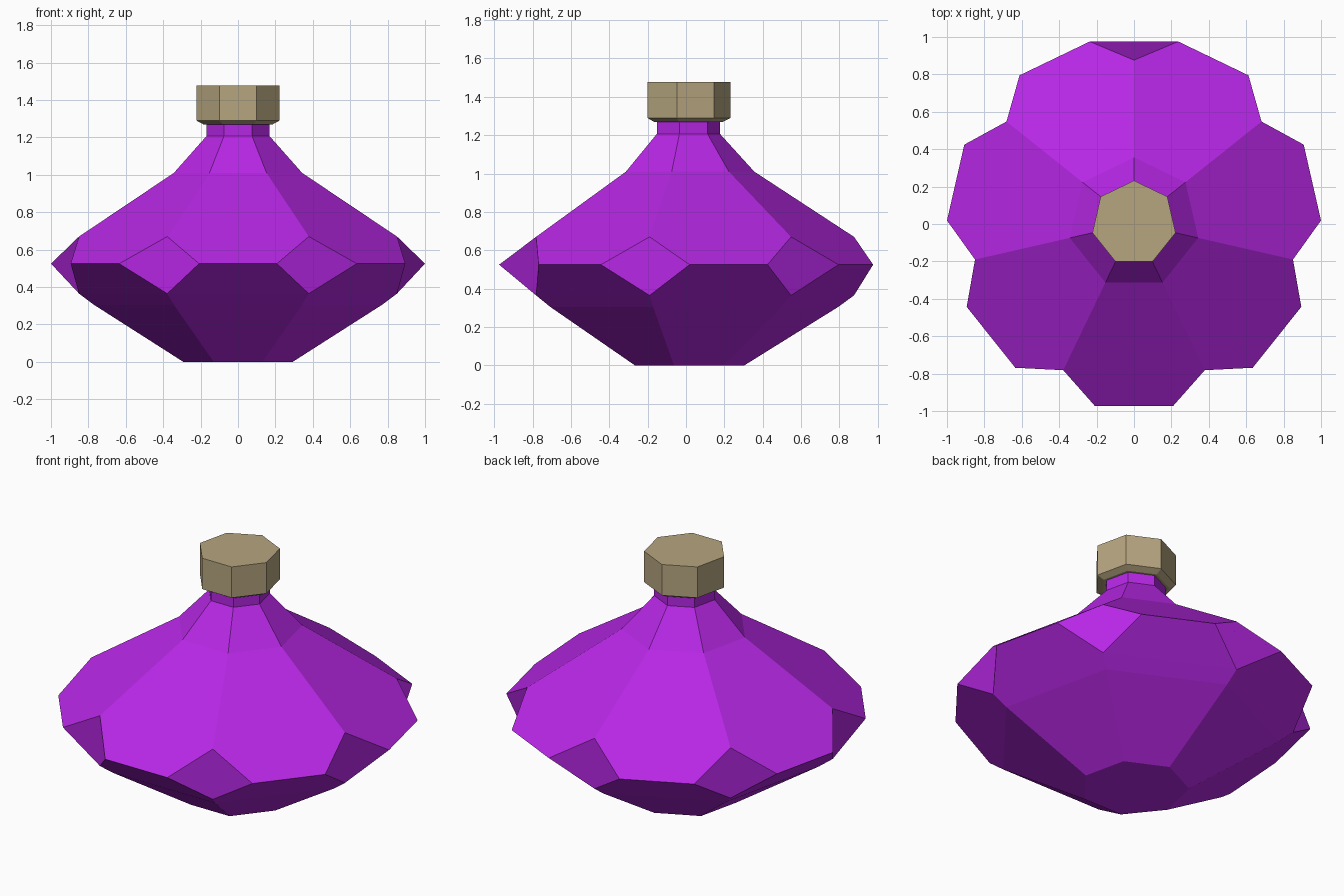
import bpy
import bmesh
from math import cos, sin, radians

SIDES = 7
STEP = 360 / SIDES
CENTRE_Y = 0.004

cube = bpy.data.objects.get("Cube")
if cube:
    bpy.data.objects.remove(cube, do_unlink=True)


def make_material(name, rgb):
    mat = bpy.data.materials.new(name)
    mat.use_nodes = True
    colour = (*rgb, 1.0)
    mat.diffuse_color = colour
    mat.node_tree.nodes["Principled BSDF"].inputs["Base Color"].default_value = colour
    return mat


def ring(bm, radius, z, turn=0.0):
    """Seven corners, the first one pointing to the back."""
    verts = []
    for i in range(SIDES):
        a = radians(90 + i * STEP + turn)
        verts.append(bm.verts.new((radius * cos(a), radius * sin(a) + CENTRE_Y, z)))
    return verts


def bridge(bm, lower, upper):
    for i in range(SIDES):
        j = (i + 1) % SIDES
        bm.faces.new((lower[i], lower[j], upper[j], upper[i]))


def finish(bm, name, mat):
    mesh = bpy.data.meshes.new(name)
    bm.to_mesh(mesh)
    bm.free()
    mesh.materials.append(mat)
    obj = bpy.data.objects.new(name, mesh)
    bpy.context.scene.collection.objects.link(obj)
    return obj


purple = make_material("purple glass", (0.47, 0.02, 0.78))
tan = make_material("tan cork", (0.47, 0.38, 0.215))

# Bottle body: rings from base to neck, with cut corners around the girdle
bm = bmesh.new()
base = ring(bm, 0.30, 0.0)
belly = ring(bm, 0.79, 0.305)
notch_low = ring(bm, 0.872, 0.365)
girdle_a = ring(bm, 1.0, 0.525, -13.7)
girdle_b = ring(bm, 1.0, 0.525, 13.7)
notch_high = ring(bm, 0.872, 0.67)
shoulder = ring(bm, 0.352, 1.01)
neck_low = ring(bm, 0.173, 1.207)
neck_high = ring(bm, 0.173, 1.285)

bm.faces.new(list(reversed(base)))
bridge(bm, base, belly)
bridge(bm, belly, notch_low)
for i in range(SIDES):
    j = (i + 1) % SIDES
    # Large facets below and above the girdle
    bm.faces.new((notch_low[i], notch_low[j], girdle_a[j], girdle_b[i]))
    bm.faces.new((girdle_b[i], girdle_a[j], notch_high[j],
                  shoulder[j], shoulder[i], notch_high[i]))
    # Diamond facet on each corner; the back one folds outward
    diamond = [notch_low[i], girdle_b[i], notch_high[i], girdle_a[i]]
    if i == 0:
        diamond = diamond[1:] + diamond[:1]
    bm.faces.new(diamond)
bridge(bm, shoulder, neck_low)
bridge(bm, neck_low, neck_high)
bm.faces.new(neck_high)
finish(bm, "bottle_body", purple)

# Stopper with a chamfered underside
bm = bmesh.new()
under = ring(bm, 0.19, 1.27)
rim = ring(bm, 0.228, 1.29)
top = ring(bm, 0.228, 1.477)
bm.faces.new(list(reversed(under)))
bridge(bm, under, rim)
bridge(bm, rim, top)
bm.faces.new(top)
finish(bm, "stopper", tan)
